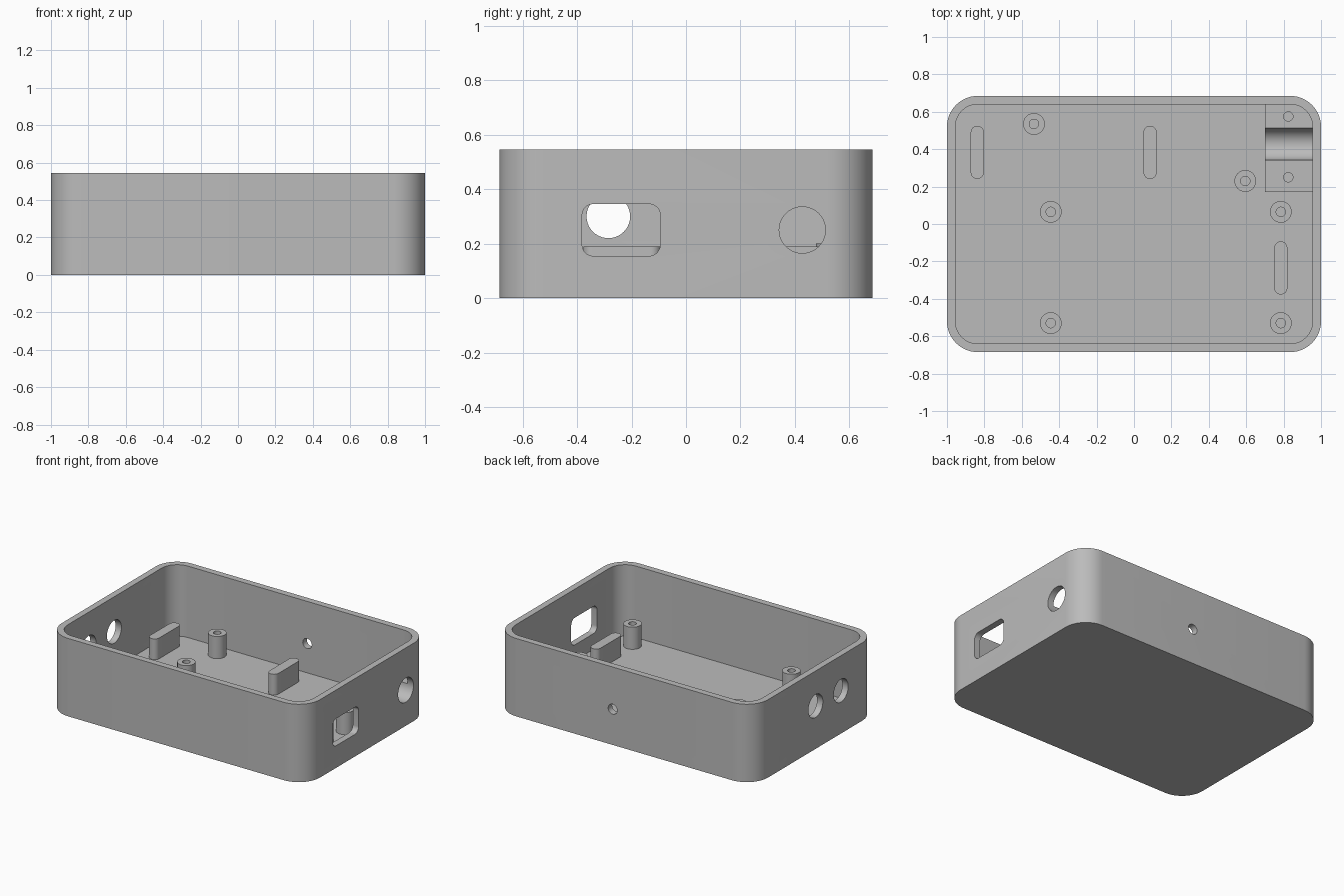
import bpy
import bmesh
from math import cos, sin, pi, radians
from mathutils import Matrix

cube = bpy.data.objects.get("Cube")
if cube:
    bpy.data.objects.remove(cube, do_unlink=True)

grey = bpy.data.materials.new("plain grey")
grey.use_nodes = True
grey.diffuse_color = (0.5, 0.5, 0.5, 1)
grey.node_tree.nodes["Principled BSDF"].inputs["Base Color"].default_value = grey.diffuse_color

HEIGHT, FLOOR = 0.545, 0.045
HALF_X, HALF_Y, WALL = 1.0, 0.685, 0.045
UP = Matrix.Identity(3)
ALONG_X = Matrix(((0, 0, 1), (1, 0, 0), (0, 1, 0)))   # outline lies in y, z
ALONG_Y = Matrix(((1, 0, 0), (0, 0, -1), (0, 1, 0)))  # outline lies in x, z


def rounded(cx, cy, hx, hy, r, steps=12):
    """Outline of a rounded rectangle; a circle or slot when r fills it."""
    points = []
    for i, (sx, sy) in enumerate(((1, 1), (-1, 1), (-1, -1), (1, -1))):
        for k in range(steps + 1):
            a = pi / 2 * (i + k / steps)
            points.append((cx + sx * (hx - r) + r * cos(a),
                           cy + sy * (hy - r) + r * sin(a)))
    return points


def circle(cx, cy, r):
    return rounded(cx, cy, r, r, r, 10)


def prism(name, outline, low, high, axis=UP):
    """Extrude an outline from low to high along the given axis."""
    bm = bmesh.new()
    face = bm.faces.new([bm.verts.new((u, v, low)) for u, v in outline])
    new = bmesh.ops.extrude_face_region(bm, geom=[face])["geom"]
    bmesh.ops.translate(bm, vec=(0, 0, high - low),
                        verts=[v for v in new if isinstance(v, bmesh.types.BMVert)])
    bmesh.ops.remove_doubles(bm, verts=bm.verts, dist=1e-5)
    bmesh.ops.transform(bm, matrix=axis.to_4x4(), verts=bm.verts)
    bmesh.ops.recalc_face_normals(bm, faces=bm.faces)
    mesh = bpy.data.meshes.new(name)
    bm.to_mesh(mesh)
    bm.free()
    mesh.materials.append(grey)
    obj = bpy.data.objects.new(name, mesh)
    bpy.context.collection.objects.link(obj)
    return obj


def activate(obj):
    bpy.ops.object.select_all(action="DESELECT")
    obj.select_set(True)
    bpy.context.view_layer.objects.active = obj


def carve(obj, cutter, operation="DIFFERENCE"):
    """Apply a boolean and discard the cutter."""
    mod = obj.modifiers.new("carve", "BOOLEAN")
    mod.object, mod.operation, mod.solver = cutter, operation, "EXACT"
    activate(obj)
    bpy.ops.object.modifier_apply(modifier=mod.name)
    bpy.data.objects.remove(cutter, do_unlink=True)


def finish(obj):
    activate(obj)
    bpy.ops.object.shade_smooth_by_angle(angle=radians(30))


def cavity():
    return prism("cavity", rounded(0, 0, HALF_X - WALL, HALF_Y - WALL, 0.12), FLOOR, 1)


# Open tray with rounded corners
case = prism("case_shell", rounded(0, 0, HALF_X, HALF_Y, 0.165), 0, HEIGHT)
carve(case, cavity())

# Connector window and cable hole in the left wall
carve(case, prism("window", rounded(-0.238, 0.25, 0.143, 0.095, 0.04), 0.9, 1.1, ALONG_X))
carve(case, prism("cable_hole", circle(0.427, 0.25, 0.085), 0.9, 1.1, ALONG_X))

# Two round holes in the right wall
for y in (-0.285, -0.005):
    carve(case, prism("side_hole", circle(y, 0.3, 0.08), -1.1, -0.9, ALONG_X))

# Small hole in the back wall
carve(case, prism("back_hole", circle(0.088, 0.25, 0.035), -0.8, -0.6, ALONG_Y))
finish(case)

# Hollow screw posts
posts = ((-0.535, 0.535), (0.595, 0.23), (-0.445, 0.065),
         (0.785, 0.065), (-0.445, -0.53), (0.785, -0.53))
for i, (x, y) in enumerate(posts, 1):
    post = prism(f"screw_post_{i}", circle(x, y, 0.058), FLOOR, 0.2)
    carve(post, prism("bore", circle(x, y, 0.025), 0, 0.3))
    finish(post)

# Upright ribs with rounded ends
for i, (x, y) in enumerate(((-0.838, 0.383), (0.086, 0.383), (0.785, -0.235)), 1):
    finish(prism(f"support_rib_{i}", rounded(x, y, 0.035, 0.142, 0.035), FLOOR, 0.19))

# Cable clamp block: half-round groove, two screw holes, fitted to the corner
clamp = prism("cable_clamp", [(0.7, 0.172), (0.98, 0.172), (0.98, 0.67), (0.7, 0.67)], 0.02, 0.25)
carve(clamp, cavity(), "INTERSECT")
carve(clamp, prism("groove", circle(0.427, 0.25, 0.085), 0.6, 1.1, ALONG_X))
for y in (0.25, 0.575):
    carve(clamp, prism("bore", circle(0.825, y, 0.025), 0, 0.3))
finish(clamp)
